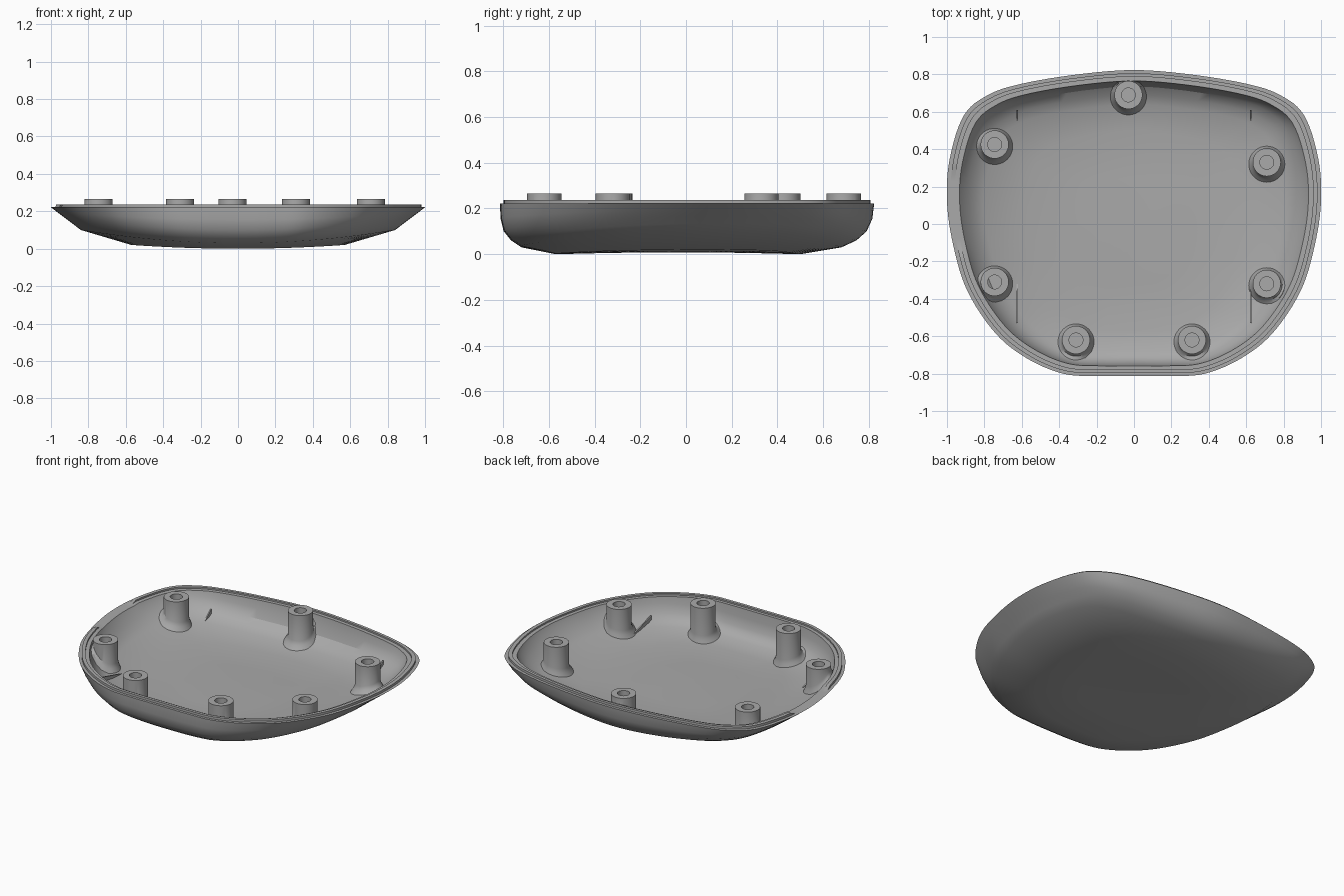
import bpy, bmesh, math
from mathutils import Vector
from mathutils.bvhtree import BVHTree

if "Cube" in bpy.data.objects:
    bpy.data.objects.remove(bpy.data.objects["Cube"])

grey = bpy.data.materials.new("plain grey plastic")
grey.use_nodes = True
colour = (0.4, 0.4, 0.4, 1)
grey.diffuse_color = colour
grey.node_tree.nodes["Principled BSDF"].inputs["Base Color"].default_value = colour


def finish(bm, name, smooth=True):
    bmesh.ops.recalc_face_normals(bm, faces=bm.faces)
    mesh = bpy.data.meshes.new(name)
    bm.to_mesh(mesh)
    bm.free()
    mesh.materials.append(grey)
    ob = bpy.data.objects.new(name, mesh)
    bpy.context.collection.objects.link(ob)
    bpy.ops.object.select_all(action="DESELECT")
    ob.select_set(True)
    bpy.context.view_layer.objects.active = ob
    if smooth:
        bpy.ops.object.shade_smooth_by_angle(angle=math.radians(30))
    return ob


def bridge(bm, a, b):
    n = len(a)
    for i in range(n):
        bm.faces.new((a[i], a[(i + 1) % n], b[(i + 1) % n], b[i]))


def fan(bm, ring, co):
    c = bm.verts.new(co)
    for i in range(len(ring)):
        bm.faces.new((c, ring[i], ring[(i + 1) % len(ring)]))


# Rounded outline of the tray: half of it, mirrored, then splined
FRONT, BACK = -0.813, 0.823
half = [(0, FRONT), (.2, -.813), (.38, -.80), (.57, -.72), (.74, -.585), (.89, -.36),
        (.965, -.12), (1, .12), (.985, .35), (.91, .58), (.78, .69), (.6, .75), (.3, .80), (0, BACK)]
points = [Vector(p) for p in half] + [Vector((-x, y)) for x, y in half[-2:0:-1]]
outline = []
for i in range(len(points)):
    a, b, c, d = (points[(i + k - 1) % len(points)] for k in range(4))
    for s in range(6):
        t = s / 6
        outline.append(0.5 * (2 * b + (c - a) * t + (2 * a - 5 * b + 4 * c - d) * t * t
                              + (3 * b - a - 3 * c + d) * t ** 3))


# Tray shell: rings as half width, front y, back y, height, rise towards the sides
outer = [(.3, -.32, .25, .006, .005), (.57, -.57, .5, 0, .02), (.84, -.72, .68, .03, .07),
         (.885, -.765, .745, .06, .075), (.925, -.797, .79, .10, .065),
         (.965, -.81, .815, .155, .04), (1, FRONT, BACK, .222, 0)]
lip = [(.98, -.797, .806, .222, 0), (.98, -.797, .806, .237, 0), (.957, -.778, .788, .237, 0),
       (.957, -.778, .788, .227, 0), (.932, -.758, .765, .227, 0)]
inner = [(.92, -.752, .757, .17, .035), (.885, -.74, .735, .11, .055), (.845, -.715, .69, .075, .055),
         (.80, -.68, .64, .055, .05), (.57, -.57, .5, .033, .017), (.3, -.32, .25, .038, .005)]

bm = bmesh.new()
rings = []
for w, y0, y1, z, rise in outer + lip + inner:
    ring = []
    for p in outline:
        y = y0 + (p.y - FRONT) / (BACK - FRONT) * (y1 - y0)
        h = z + rise * p.x * p.x
        # Gap in the raised lip on one side
        if h > .223 and p.x < -.9 and -.13 < y < .28:
            h = .222
        ring.append(bm.verts.new((p.x * w, y, h)))
    rings.append(ring)
for a, b in zip(rings, rings[1:]):
    bridge(bm, a, b)
fan(bm, rings[0], (0, -.03, .008))
fan(bm, rings[-1], (0, -.03, .04))
surface = BVHTree.FromBMesh(bm)
finish(bm, "tray_shell")


def floor_height(x, y):
    hit = surface.ray_cast(Vector((x, y, 1)), Vector((0, 0, -1)))[0]
    return min(hit.z, .19) if hit else .19


# Screw bosses: flared foot that follows the tray, straight tube, blind hole
def boss(name, cx, cy, sides=40):
    bm = bmesh.new()
    loops = []
    foot = [(.1, -.006), (.093, .006), (.083, .022), (.075, .045)]
    tube = [(.075, .265), (.037, .265), (.037, .13)]
    for r, z in foot + tube:
        loop = []
        for k in range(sides):
            a = math.tau * k / sides
            x, y, h = cx + r * math.cos(a), cy + r * math.sin(a), z
            if (r, z) in foot:
                y -= .012 * (r - .075) / .025
                h = floor_height(x, y) + z
            loop.append(bm.verts.new((x, y, h)))
        loops.append(loop)
    for a, b in zip(loops, loops[1:]):
        bridge(bm, a, b)
    bm.faces.new(loops[-1])
    finish(bm, name)


spots = {"back": (-.03, .69), "right_back": (-.745, .425), "left_back": (.71, .33),
         "left_front": (.71, -.32), "right_front": (-.745, -.31),
         "front_right": (-.31, -.62), "front_left": (.31, -.62)}
for place, (x, y) in spots.items():
    boss("screw_boss_" + place, x, y)


# Thin triangular ribs standing on the sloped floor
def rib(name, x, y0, y1, height):
    bm = bmesh.new()
    sides = []
    for dx in (-.004, .004):
        z0, z1 = floor_height(x, y0), floor_height(x, y1)
        sides.append([bm.verts.new((x + dx, y, z)) for y, z in
                      ((y0, z0 - .01), (y1, z1 - .01), (y1, z1 + .002), (y0, z0 + height))])
    bridge(bm, *sides)
    for s in sides:
        bm.faces.new(s)
    finish(bm, name, False)


for side, sx in (("left", 1), ("right", -1)):
    rib("front_rib_" + side, sx * .625, -.53, -.32, .02)
    rib("back_rib_" + side, sx * .625, .61, .55, .03)
